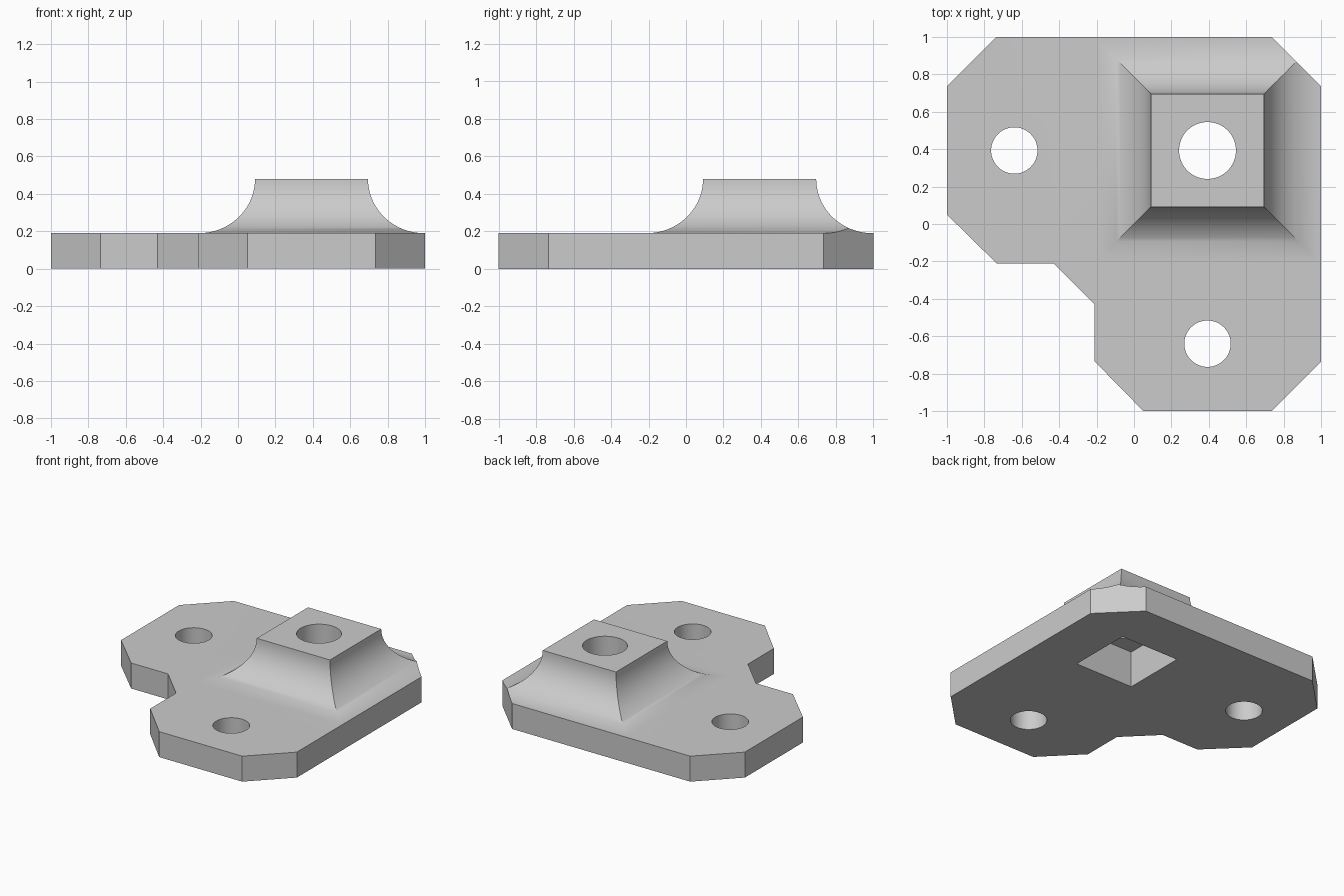
import bpy, bmesh, math
from mathutils import Matrix

cube = bpy.data.objects.get("Cube")
if cube:
    bpy.data.objects.remove(cube, do_unlink=True)

THICK, TOP = 0.19, 0.48       # plate and boss heights
C = 0.393                     # boss centre on both axes
HALF, REACH = 0.302, 0.30     # boss half width and fillet reach

grey = bpy.data.materials.new("plain_grey")
grey.use_nodes = True
grey.diffuse_color = (0.6, 0.6, 0.6, 1)
grey.node_tree.nodes["Principled BSDF"].inputs["Base Color"].default_value = (0.6, 0.6, 0.6, 1)


def make_object(name, bm):
    bmesh.ops.recalc_face_normals(bm, faces=bm.faces)
    mesh = bpy.data.meshes.new(name)
    bm.to_mesh(mesh)
    bm.free()
    mesh.materials.append(grey)
    ob = bpy.data.objects.new(name, mesh)
    bpy.context.collection.objects.link(ob)
    return ob


def loft(name, rings):
    """Skin a stack of matching closed rings and cap both ends."""
    bm = bmesh.new()
    loops = [[bm.verts.new(p) for p in ring] for ring in rings]
    n = len(loops[0])
    for a, b in zip(loops, loops[1:]):
        for i in range(n):
            j = (i + 1) % n
            bm.faces.new((a[i], a[j], b[j], b[i]))
    bm.faces.new(loops[0][::-1])
    bm.faces.new(loops[-1])
    return make_object(name, bm)


def prism(name, outline, z0, z1):
    return loft(name, [[(x, y, z) for x, y in outline] for z in (z0, z1)])


def square(half):
    return [(C + sx * half, C + sy * half) for sx, sy in ((-1, -1), (1, -1), (1, 1), (-1, 1))]


def circle(x, y, r, n=64):
    return [(x + r * math.cos(2 * math.pi * i / n), y + r * math.sin(2 * math.pi * i / n)) for i in range(n)]


def combine(target, other, operation):
    mod = target.modifiers.new(operation.lower(), "BOOLEAN")
    mod.operation = operation
    mod.solver = "EXACT"
    mod.object = other
    bpy.context.view_layer.objects.active = target
    bpy.ops.object.modifier_apply(modifier=mod.name)
    bpy.data.objects.remove(other, do_unlink=True)


# L-shaped plate, mirrored across its diagonal; the boss corner is cut later
side = [(1, 1), (1, -0.735), (0.735, -1), (0.05, -1), (-0.21, -0.735), (-0.21, -0.43)]
outline = side + [(y, x) for x, y in reversed(side[1:])]
bracket = prism("corner_bracket", outline, 0, THICK)

# Square boss with concave flared sides
STEPS = 20
rings = [[(x, y, THICK / 2) for x, y in square(HALF + REACH)]]
for i in range(STEPS + 1):
    a = math.pi / 2 * i / STEPS
    half = HALF + REACH * (1 - math.sin(a))
    z = TOP - (TOP - THICK) * math.cos(a)
    rings.append([(x, y, z) for x, y in square(half)])
combine(bracket, loft("boss", rings), "UNION")

# Chamfer running through plate and boss at the outer corner
bm = bmesh.new()
bmesh.ops.create_cube(bm, size=1, matrix=Matrix.Rotation(math.pi / 4, 4, "Z")
                      @ Matrix.Translation((1.735 / math.sqrt(2) + 0.5, 0, 0))
                      @ Matrix.Diagonal((1, 2, 2, 1)))
combine(bracket, make_object("corner_cutter", bm), "DIFFERENCE")

# Screw holes, central bore and the square pocket underneath
for x, y, r in ((-0.64, C, 0.124), (C, -0.64, 0.124), (C, C, 0.152)):
    combine(bracket, prism("hole_cutter", circle(x, y, r), -0.1, 0.6), "DIFFERENCE")
combine(bracket, prism("pocket_cutter", square(0.24), -0.1, 0.27), "DIFFERENCE")

bpy.ops.object.select_all(action="DESELECT")
bracket.select_set(True)
bpy.context.view_layer.objects.active = bracket
bpy.ops.object.shade_smooth_by_angle(angle=math.radians(30))
